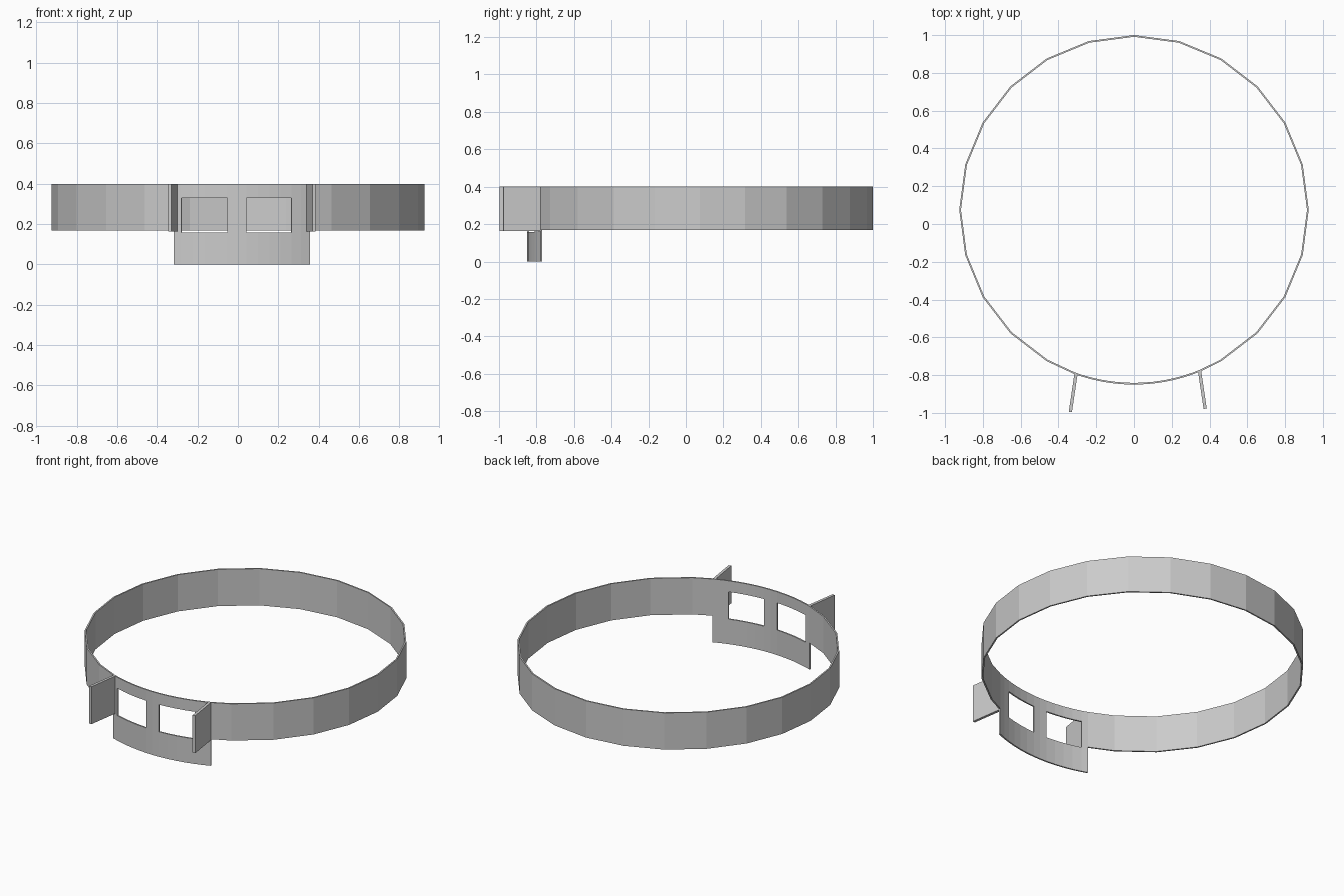
import bpy, bmesh, math
from mathutils import Vector

if "Cube" in bpy.data.objects:
    bpy.data.objects.remove(bpy.data.objects["Cube"])

R, CY, THICK = 0.925, 0.075, 0.009   # ring radius, centre y, wall thickness
Z_TOP, Z_BAND = 0.4, 0.168


def curved_wall(name, angles, heights, is_open=lambda a, z: False):
    """Sheet wrapped round the ring; angles are measured from the front."""
    bm = bmesh.new()
    grid = [[bm.verts.new((R * math.sin(a), CY - R * math.cos(a), z))
             for z in heights] for a in angles]
    for i in range(len(angles) - 1):
        for j in range(len(heights) - 1):
            mid_a = (angles[i] + angles[i + 1]) / 2
            mid_z = (heights[j] + heights[j + 1]) / 2
            if not is_open(mid_a, mid_z):
                bm.faces.new((grid[i][j], grid[i + 1][j],
                              grid[i + 1][j + 1], grid[i][j + 1]))
    bmesh.ops.delete(bm, geom=[v for v in bm.verts if not v.link_faces],
                     context='VERTS')
    mesh = bpy.data.meshes.new(name)
    bm.to_mesh(mesh)
    bm.free()
    ob = bpy.data.objects.new(name, mesh)
    bpy.context.collection.objects.link(ob)
    solid = ob.modifiers.new("thickness", 'SOLIDIFY')
    solid.thickness = THICK
    solid.offset = -1
    return ob


def fin(name, root, tip, width=0.017, z0=0.163):
    """Upright plate running outward from root to tip."""
    root, tip = Vector(root), Vector(tip)
    d = tip - root
    bpy.ops.mesh.primitive_cube_add(size=1)
    ob = bpy.context.object
    ob.name = name
    ob.scale = (d.length, width, Z_TOP - z0)
    ob.rotation_euler.z = math.atan2(d.y, d.x)
    mid = (root + tip) / 2
    ob.location = (mid.x, mid.y, (Z_TOP + z0) / 2)


def angle_at(x):
    return math.asin(x / R)


# front panel with two windows
stops = [angle_at(x) for x in (-0.317, -0.281, -0.051, 0.043, 0.266, 0.356)]
panel_angles = [stops[0]]
for a, b in zip(stops, stops[1:]):
    n = max(1, round((b - a) / math.radians(3.5)))
    panel_angles += [a + (b - a) * k / n for k in range(1, n + 1)]


def window(a, z):
    return 0.158 < z < 0.33 and (stops[1] < a < stops[2] or stops[3] < a < stops[4])


curved_wall("front_panel", panel_angles, [0, 0.158, 0.33, Z_TOP], window)

# faceted band round the rest of the ring (24-sided)
start, end = stops[-1], stops[0] + 2 * math.pi
facets = [math.radians(15 * k) for k in range(24)]
band_angles = [start] + [a for a in facets if start + 0.05 < a < end - 0.05] + [end]
curved_wall("band", band_angles, [Z_BAND, Z_TOP])

# side fins
fin("left_fin", (-0.307, -0.793), (-0.337, -0.995))
fin("right_fin", (0.347, -0.776), (0.377, -0.978))
